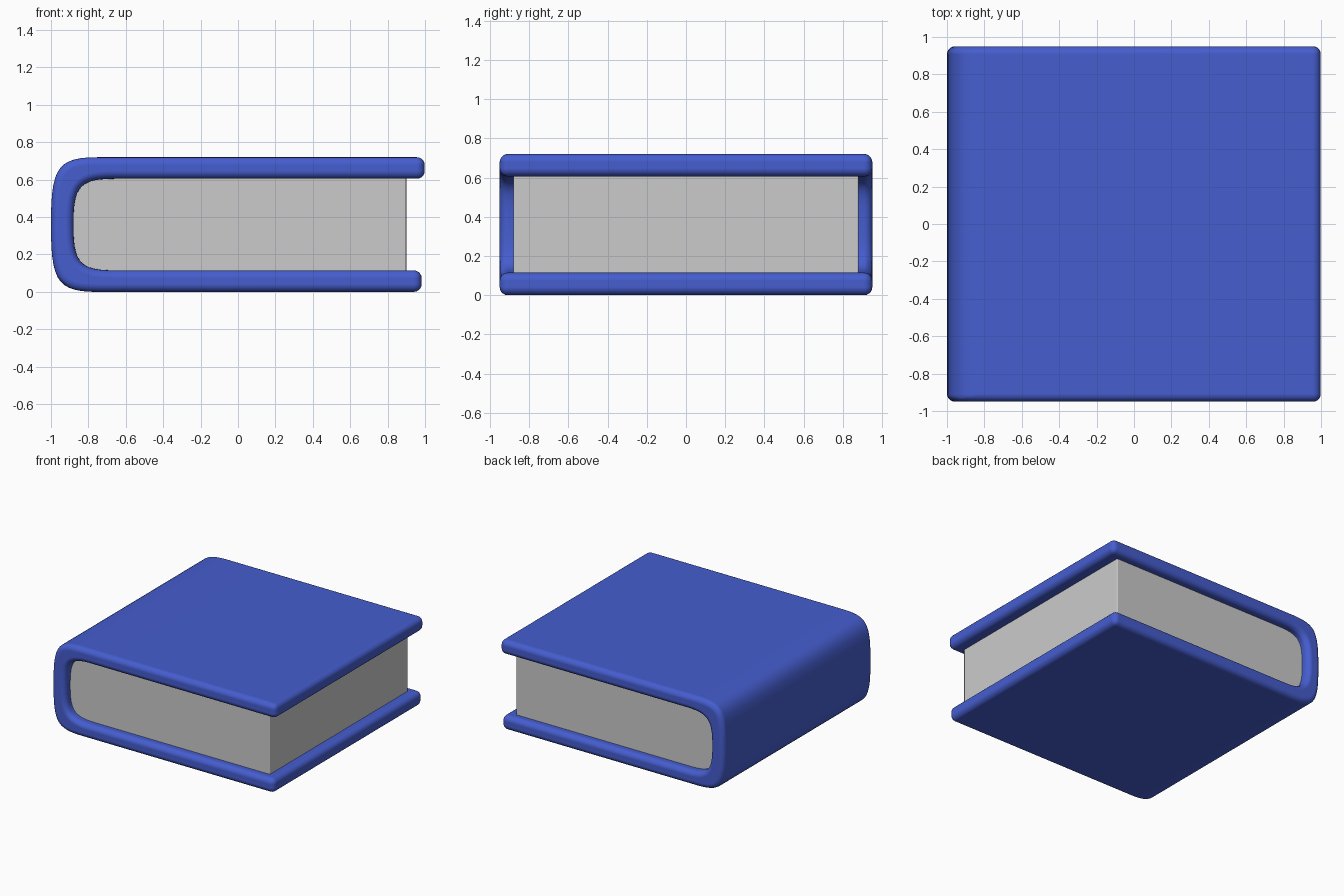
import bpy, bmesh
from mathutils import Vector
from mathutils.geometry import interpolate_bezier

if "Cube" in bpy.data.objects:
    bpy.data.objects.remove(bpy.data.objects["Cube"])

MID = 0.36      # mid height of the book
HALF_Y = 0.95


def finish(obj, width, segments):
    bev = obj.modifiers.new("rounded_edges", 'BEVEL')
    bev.width = width
    bev.segments = segments
    bev.limit_method = 'ANGLE'
    bev.angle_limit = 0.7
    bev.use_clamp_overlap = False
    bev.harden_normals = True
    for p in obj.data.polygons:
        p.use_smooth = True


def add_object(name, bm):
    bmesh.ops.recalc_face_normals(bm, faces=bm.faces)
    mesh = bpy.data.meshes.new(name)
    bm.to_mesh(mesh)
    bm.free()
    obj = bpy.data.objects.new(name, mesh)
    bpy.context.collection.objects.link(obj)
    return obj


def spine_curve(p0, p1, p2, p3):
    """Lower quarter curve mirrored about mid height: runs top to bottom."""
    pts = [Vector((x, 0, z)) for x, z in (p0, p1, p2, p3)]
    low = [(p.x, p.z) for p in interpolate_bezier(*pts, 14)]
    top = [(x, 2 * MID - z) for x, z in reversed(low)]
    return top + low[1:]


# Cover: C-shaped profile swept along y
outer = spine_curve((-1, MID), (-1, 0.06), (-0.97, 0), (-0.75, 0))
inner = spine_curve((-0.88, MID), (-0.88, 0.16), (-0.85, 0.115), (-0.66, 0.115))
profile = ([(0.998, 0.72)] + outer + [(0.982, 0), (0.982, 0.115)]
           + inner[::-1] + [(0.998, 0.605)])
bm = bmesh.new()
face = bm.faces.new([bm.verts.new((x, -HALF_Y, z)) for x, z in profile])
ext = bmesh.ops.extrude_face_region(bm, geom=[face], use_keep_orig=True)
bmesh.ops.translate(bm, vec=(0, 2 * HALF_Y, 0),
                    verts=[v for v in ext["geom"] if isinstance(v, bmesh.types.BMVert)])
cover = add_object("cover", bm)
finish(cover, 0.042, 5)
blue = bpy.data.materials.new("cover_blue")
blue.diffuse_color = (0.06, 0.11, 0.62, 1)
blue.use_nodes = True
blue.node_tree.nodes["Principled BSDF"].inputs["Base Color"].default_value = blue.diffuse_color
cover.data.materials.append(blue)

# Page block, its back edge and faces tucked into the cover
bm = bmesh.new()
bmesh.ops.create_cube(bm, size=1)
bmesh.ops.scale(bm, vec=(1.80, 1.76, 0.53), verts=bm.verts)
bmesh.ops.translate(bm, vec=(0, 0, MID), verts=bm.verts)
pages = add_object("pages", bm)
finish(pages, 0.008, 2)
